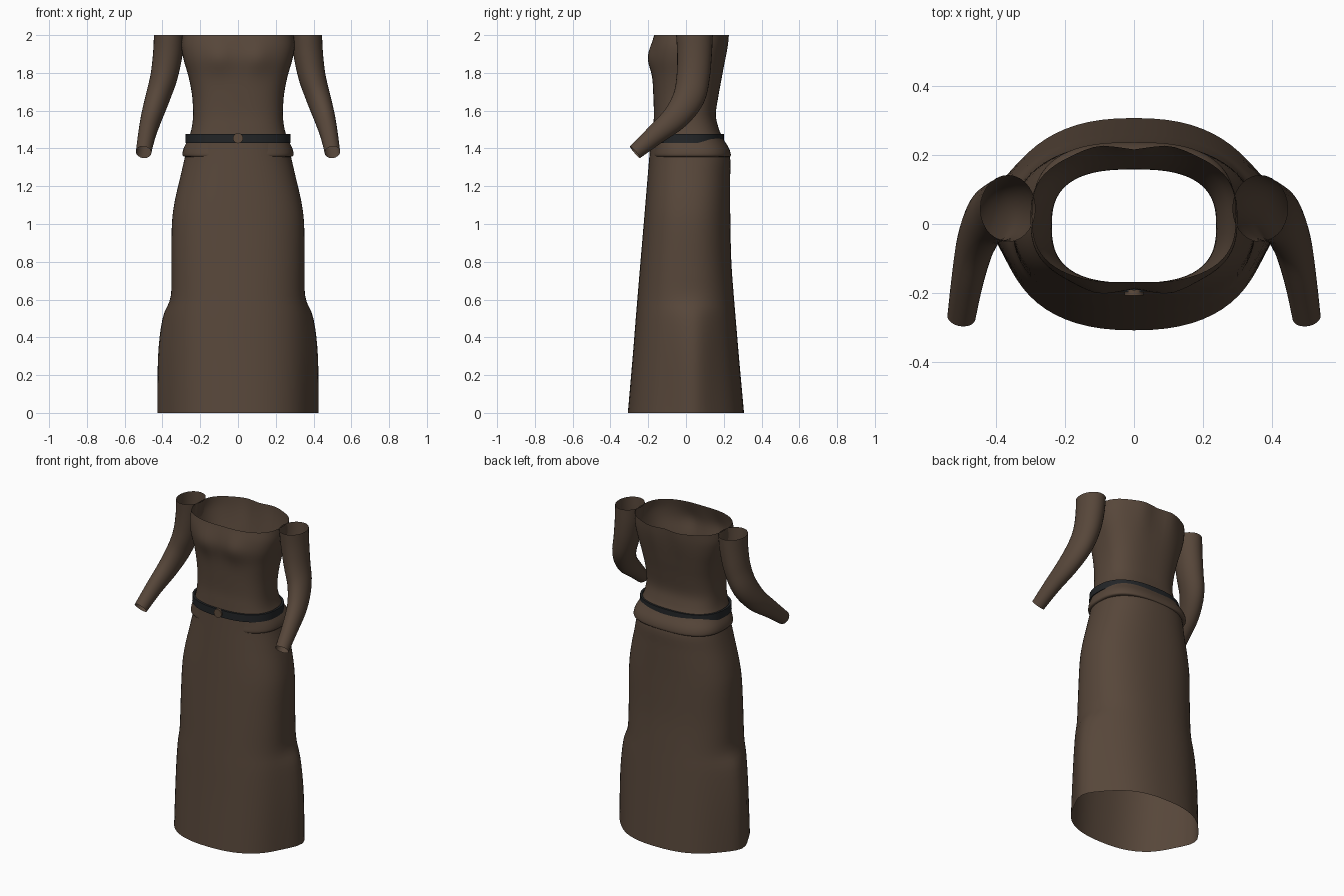
import bpy, bmesh, math
from mathutils import Vector

cube = bpy.data.objects.get("Cube")
if cube:
    bpy.data.objects.remove(cube, do_unlink=True)


def material(name, colour):
    m = bpy.data.materials.new(name)
    m.use_nodes = True
    m.diffuse_color = (*colour, 1)
    m.node_tree.nodes["Principled BSDF"].inputs["Base Color"].default_value = (*colour, 1)
    return m


BROWN = material("brown cloth", (0.095, 0.062, 0.042))
BLACK = material("black leather", (0.016, 0.018, 0.02))
TAN = material("brown buckle", (0.11, 0.07, 0.045))


def loft(name, rings, mat, closed=False):
    """Skin a list of point rings, optionally joining the last to the first."""
    bm = bmesh.new()
    loops = [[bm.verts.new(p) for p in ring] for ring in rings]
    pairs = list(zip(loops, loops[1:])) + ([(loops[-1], loops[0])] if closed else [])
    for a, b in pairs:
        for i in range(len(a)):
            j = (i + 1) % len(a)
            bm.faces.new((a[i], a[j], b[j], b[i]))
    mesh = bpy.data.meshes.new(name)
    bm.to_mesh(mesh)
    bm.free()
    mesh.materials.append(mat)
    obj = bpy.data.objects.new(name, mesh)
    bpy.context.collection.objects.link(obj)
    bpy.ops.object.select_all(action="DESELECT")
    obj.select_set(True)
    bpy.context.view_layer.objects.active = obj
    bpy.ops.object.shade_smooth_by_angle(angle=math.radians(40))
    return obj


def smooth_rows(rows, steps=4):
    """Interpolate rows of numbers with a Catmull-Rom curve."""
    out = []
    for k in range(len(rows) - 1):
        quad = [rows[max(k - 1, 0)], rows[k], rows[k + 1], rows[min(k + 2, len(rows) - 1)]]
        for s in range(steps):
            t = s / steps
            out.append([b + t / 2 * (c - a + t * (2*a - 5*b + 4*c - d + t * (3*(b - c) + d - a)))
                        for a, b, c, d in zip(*quad)])
    return out + [list(rows[-1])]


def oval(z, half, front, back, power=2.4, count=64):
    """Rounded-box ring between a front and a back depth."""
    mid, depth = (front + back) / 2, (back - front) / 2
    ring = []
    for i in range(count):
        a = 2 * math.pi * i / count
        c, s = math.cos(a), math.sin(a)
        ring.append(Vector((half * math.copysign(abs(c) ** (2 / power), c),
                            mid + depth * math.copysign(abs(s) ** (2 / power), s), z)))
    return ring


# Skirt: height, half width, front, back, side flare
skirt_rows = [(0, .375, -.308, .307, .053), (.3, .372, -.282, .28, .053),
              (.5, .364, -.266, .263, .037), (.62, .353, -.256, .253, .003),
              (.8, .352, -.241, .24, 0), (1, .35, -.224, .235, 0),
              (1.12, .335, -.214, .234, 0), (1.25, .305, -.203, .234, 0),
              (1.36, .28, -.194, .232, 0), (1.45, .262, -.187, .19, 0)]
rings = []
for z, half, front, back, flare in smooth_rows(skirt_rows):
    ring = oval(z, half, front, back, 2.35)
    for p in ring:
        side = abs(p.x) / half
        p.x += math.copysign(flare * math.exp(-((p.y - .04) / .11) ** 2) * side, p.x)
    rings.append(ring)
loft("skirt", rings, BROWN)

# Bodice with hip flare: height, half width, front, back
bodice_rows = [(1.355, .272, -.17, .222), (1.362, .293, -.183, .237), (1.4, .288, -.18, .228),
               (1.455, .262, -.178, .195), (1.51, .245, -.174, .172), (1.58, .238, -.17, .158),
               (1.68, .243, -.173, .172), (1.78, .262, -.178, .19), (1.87, .288, -.186, .203),
               (1.94, .3, -.18, .21), (2, .295, -.168, .214)]
rings = []
for z, half, front, back in smooth_rows(bodice_rows):
    ring = oval(z, half, front, back, 2.7)
    for p in ring:
        # Bust at the front and shoulder blades at the back
        swell = math.exp(-((abs(p.x) - .1) / .07) ** 2)
        if p.y < 0:
            p.y -= .02 * swell * math.exp(-((z - 1.88) / .08) ** 2)
        else:
            p.y += .016 * swell * math.exp(-((z - 2) / .15) ** 2)
    rings.append(ring)
loft("bodice", rings, BROWN)

# Belt band and round buckle
loft("belt", [oval(1.43, .279, -.197, .202), oval(1.476, .277, -.197, .2),
              oval(1.476, .264, -.184, .187), oval(1.43, .266, -.184, .189)], BLACK, closed=True)
bpy.ops.mesh.primitive_cylinder_add(vertices=24, radius=.027, depth=.016,
                                    location=(0, -.199, 1.454), rotation=(math.pi / 2, 0, 0))
buckle = bpy.context.object
buckle.name = "belt_buckle"
buckle.data.materials.append(TAN)
bpy.ops.object.shade_smooth_by_angle(angle=math.radians(40))

# Sleeves: centre x, y, z, sideways radius, front-to-back radius
sleeve_rows = [(.365, .045, 2, .08, .097), (.372, .045, 1.9, .078, .092),
               (.392, .038, 1.78, .072, .088), (.425, .015, 1.67, .065, .084),
               (.458, -.055, 1.565, .056, .07), (.482, -.16, 1.474, .047, .054),
               (.5, -.27, 1.38, .041, .041)]
path = smooth_rows(sleeve_rows)
for name, sign in (("left_sleeve", 1), ("right_sleeve", -1)):
    rings = []
    for k, (x, y, z, wide, deep) in enumerate(path):
        before, after = path[max(k - 1, 0)], path[min(k + 1, len(path) - 1)]
        along = (Vector(after[:3]) - Vector(before[:3])).normalized()
        if k == 0:
            along = Vector((0, 0, -1))
        across = (Vector((1, 0, 0)) - along * along.x).normalized()
        other = along.cross(across)
        ring = []
        for i in range(28):
            a = 2 * math.pi * i / 28
            p = Vector((x, y, z)) + across * wide * math.cos(a) + other * deep * math.sin(a)
            ring.append(Vector((sign * p.x, p.y, min(p.z, 2))))
        rings.append(ring)
    loft(name, rings, BROWN)
